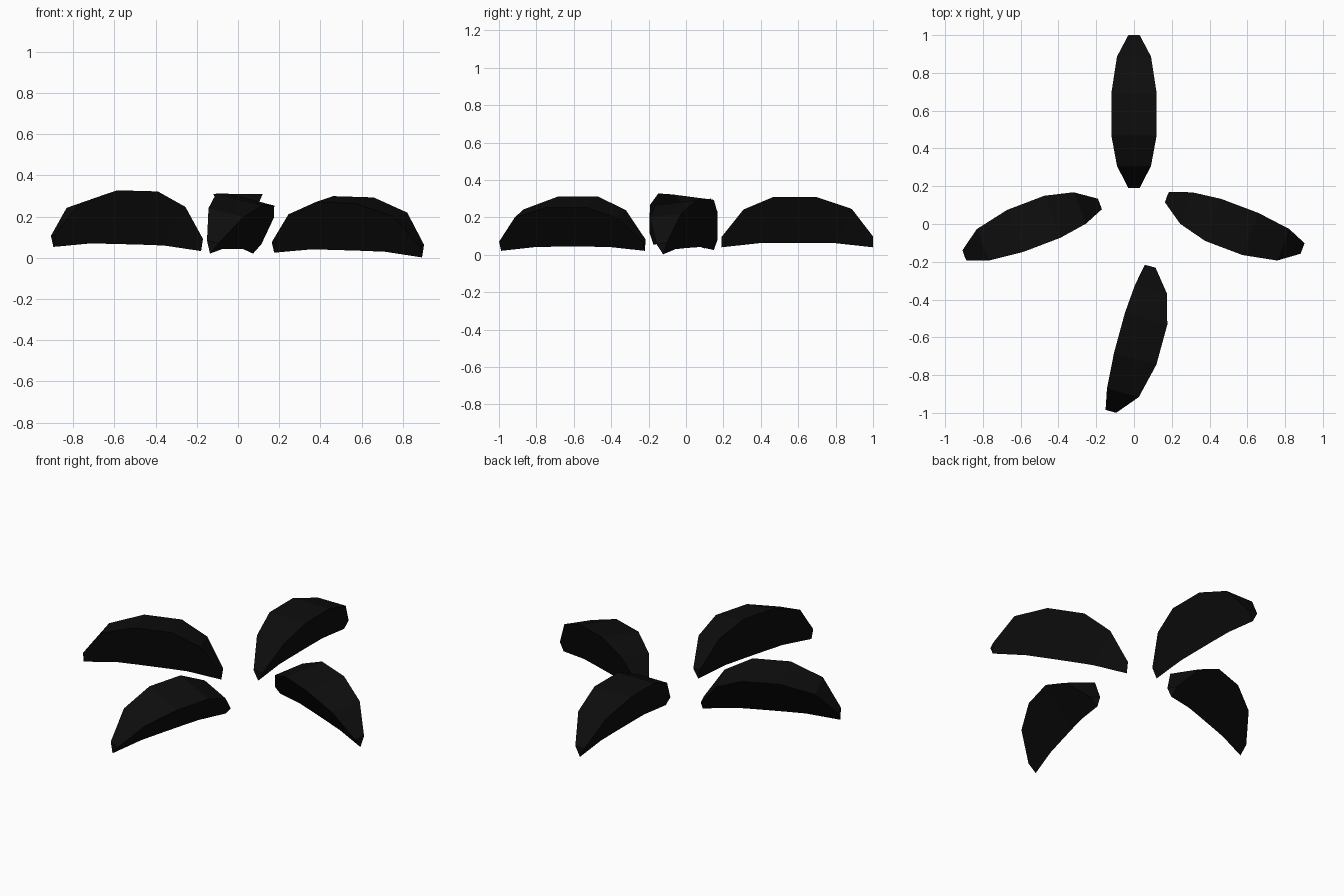
import bpy, bmesh, math
from mathutils import Vector

if "Cube" in bpy.data.objects:
    bpy.data.objects.remove(bpy.data.objects["Cube"])

black = bpy.data.materials.new("near_black")
black.diffuse_color = (0.004, 0.004, 0.004, 1)
black.use_nodes = True
black.node_tree.nodes["Principled BSDF"].inputs["Base Color"].default_value = black.diffuse_color

# wedge stations: rim fraction, rim half width, rim height, keel fraction, keel height
STATIONS = [
    (0.00, 0.030, 0.025, 0.00, -0.030),
    (0.145, 0.090, 0.172, 0.25, -0.008),
    (0.345, 0.120, 0.240, 0.40, -0.007),
    (0.62, 0.120, 0.240, 0.60, -0.007),
    (0.86, 0.090, 0.175, 0.75, -0.008),
    (1.00, 0.030, 0.028, 1.00, -0.030),
]


def wedge(name, inner, outer, lean):
    """Flat-topped, V-bottomed wedge between two points, rolled sideways by lean."""
    a, b = Vector(inner), Vector(outer)
    along = b - a
    side0 = along.cross(Vector((0, 0, 1))).normalized()
    up0 = side0.cross(along).normalized()
    r = math.radians(lean)
    side = side0 * math.cos(r) - up0 * math.sin(r)
    up = up0 * math.cos(r) + side0 * math.sin(r)

    bm = bmesh.new()
    rings = []
    for t, w, h, kt, kh in STATIONS:
        rim = a + along * t + up * h
        keel = a + along * kt + up * kh
        rings.append([bm.verts.new(p) for p in (rim - side * w, rim + side * w, keel)])
    # top and two sloping sides
    for r0, r1 in zip(rings, rings[1:]):
        for i in range(3):
            j = (i + 1) % 3
            bm.faces.new((r0[i], r0[j], r1[j], r1[i]))
    # end caps
    bm.faces.new(rings[0])
    bm.faces.new(rings[-1])
    bmesh.ops.recalc_face_normals(bm, faces=bm.faces)
    mesh = bpy.data.meshes.new(name)
    bm.to_mesh(mesh)
    bm.free()
    mesh.materials.append(black)
    bpy.context.collection.objects.link(bpy.data.objects.new(name, mesh))


# four wedges radiating from the centre
wedge("back_wedge", (0, 0.19, 0.07), (0, 1.0, 0.07), 0)
wedge("left_wedge", (-0.18, 0.103, 0.063), (-0.897, -0.17, 0.083), 7)
wedge("right_wedge", (0.175, 0.145, 0.055), (0.893, -0.126, 0.032), 7)
wedge("front_wedge", (0.08, -0.222, 0.05), (-0.129, -0.99, 0.05), -14)
